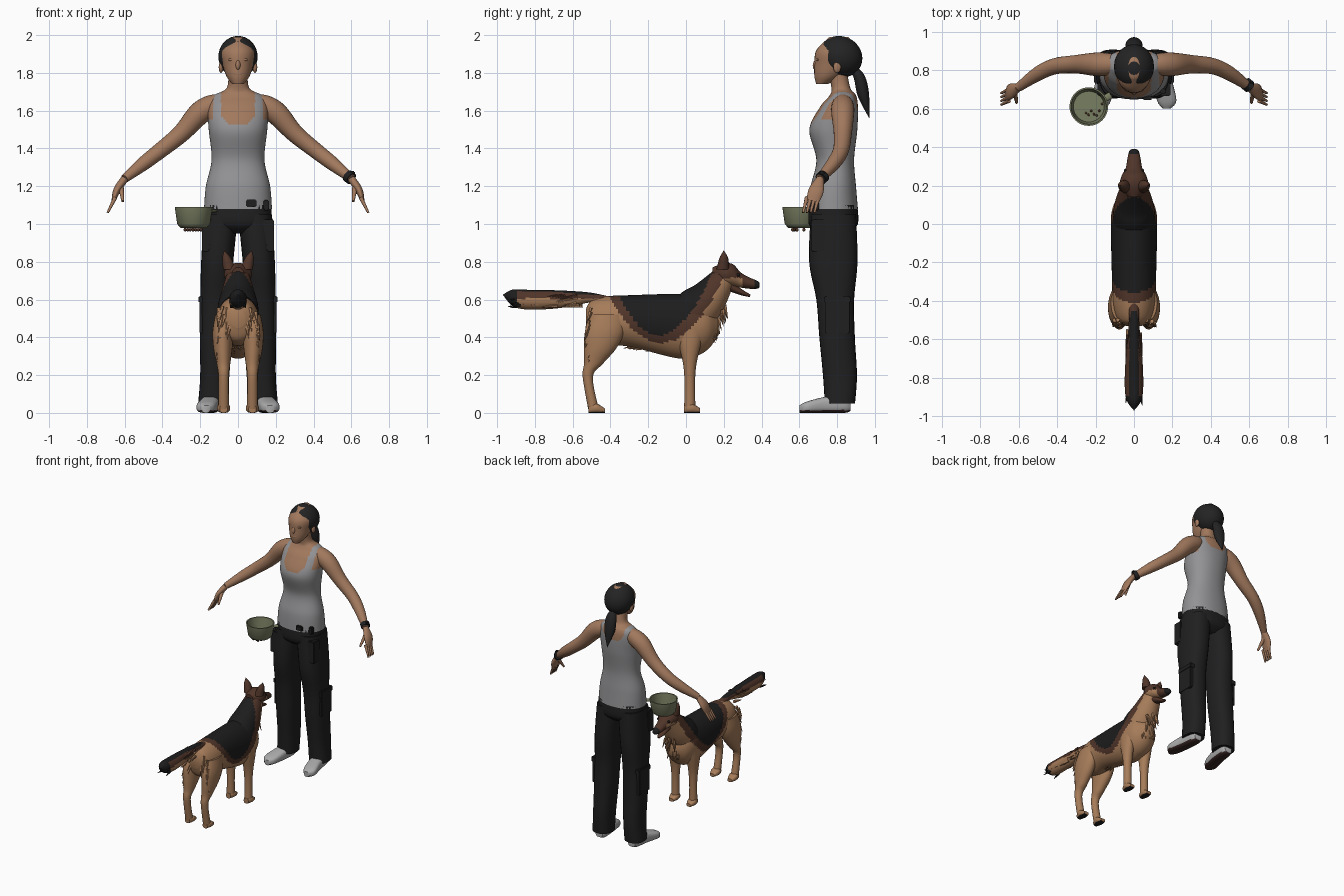
import bpy, bmesh, math, random
from mathutils import Vector, Matrix

cube = bpy.data.objects.get("Cube")
if cube:
    bpy.data.objects.remove(cube)
random.seed(4)
X, Y, Z = Vector((1, 0, 0)), Vector((0, 1, 0)), Vector((0, 0, 1))


def material(name, red, green_part, blue):
    m = bpy.data.materials.new(name)
    m.use_nodes = True
    m.diffuse_color = (red, green_part, blue, 1)
    shader = m.node_tree.nodes["Principled BSDF"]
    shader.inputs["Base Color"].default_value = (red, green_part, blue, 1)
    shader.inputs["Roughness"].default_value = .8
    return m


skin = material("skin", .36, .19, .11)
grey = material("shirt grey", .29, .29, .3)
cloth = material("trouser black", .014, .014, .015)
hair_black = material("hair black", .017, .017, .018)
green = material("bowl green", .19, .21, .12)
tan = material("fur tan", .38, .2, .1)
brown = material("fur brown", .08, .035, .022)
black = material("fur black", .012, .012, .012)
shoe_grey = material("shoe grey", .4, .4, .4)
sole_dark = material("sole dark", .04, .02, .018)
coat = [tan, brown, black]


def finish(name, bm, mats, rule=None):
    bmesh.ops.recalc_face_normals(bm, faces=bm.faces)
    if rule:
        for face in bm.faces:
            face.material_index = rule(face.calc_center_median())
    mesh = bpy.data.meshes.new(name)
    bm.to_mesh(mesh)
    bm.free()
    for mat in mats:
        mesh.materials.append(mat)
    ob = bpy.data.objects.new(name, mesh)
    bpy.context.collection.objects.link(ob)
    bpy.ops.object.select_all(action='DESELECT')
    ob.select_set(True)
    bpy.context.view_layer.objects.active = ob
    bpy.ops.object.shade_smooth_by_angle(angle=math.radians(50))


def smooth_path(stations, steps):
    """Smooth interpolation through the given stations."""
    last = len(stations) - 1
    path = []
    for i in range(last):
        a, b, c, d = [stations[min(max(j, 0), last)] for j in range(i - 1, i + 3)]
        for k in range(steps):
            t = k / steps
            path.append(b + (c - a) * (t / 2) + (a * 2 - b * 5 + c * 4 - d) * (t * t / 2)
                        + (b * 3 - a - c * 3 + d) * (t ** 3 / 2))
    return path + [stations[last]]


def loft(name, stations, mats, rule=None, sides=24, steps=5, flat=None, hint=X, power=2):
    """Skin over elliptical sections: x, y, z, half width and, if not round, half depth."""
    path = smooth_path([Vector(s if len(s) == 5 else (*s, s[-1])) for s in stations], steps)
    bm = bmesh.new()
    rings = []
    for i, s in enumerate(path):
        before, after = path[max(i - 1, 0)], path[min(i + 1, len(path) - 1)]
        along = flat or (Vector(after[:3]) - Vector(before[:3])).normalized()
        across = (hint - along * hint.dot(along)).normalized()
        depth = along.cross(across)
        ring = []
        for k in range(sides):
            turn = math.tau * k / sides
            c, d = [math.copysign(abs(q) ** (2 / power), q) for q in (math.cos(turn), math.sin(turn))]
            ring.append(bm.verts.new(Vector(s[:3]) + across * c * max(s[3], .001) + depth * d * max(s[4], .001)))
        rings.append(ring)
    for low, high in zip(rings, rings[1:]):
        for k in range(sides):
            after = (k + 1) % sides
            bm.faces.new((low[k], low[after], high[after], high[k]))
    bm.faces.new(rings[0])
    bm.faces.new(rings[-1])
    finish(name, bm, mats, rule)


def centred(name, stations, mats, **options):
    loft(name, [(0, *s) for s in stations], mats, **options)


def pair(name, stations, mats, **options):
    for side, s in (("left", 1), ("right", -1)):
        loft(side + "_" + name, [(s * x, *rest) for x, *rest in stations], mats, **options)


def ball(name, place, radii, mat, tilt=0):
    bm = bmesh.new()
    matrix = Matrix.Translation(place) @ Matrix.Rotation(math.radians(tilt), 4, 'X') @ Matrix.Diagonal((*radii, 1))
    bmesh.ops.create_uvsphere(bm, u_segments=32, v_segments=20, radius=1, matrix=matrix)
    finish(name, bm, [mat])


def box(name, place, size, mat):
    bm = bmesh.new()
    bmesh.ops.create_cube(bm, size=1, matrix=Matrix.Translation(place) @ Matrix.Diagonal((*size, 1)))
    bmesh.ops.bevel(bm, geom=bm.edges[:], offset=.006, segments=2, affect='EDGES')
    finish(name, bm, [mat])


# Woman: torso with a tank top, cut by a scooped neckline and straps
def shirt_rule(c):
    x = abs(c.x)
    scoop = (1.53 if c.y < .8 else 1.6) + .05 * (x / .09) ** 4
    strap = .09 < x < .13 and c.z < 1.7
    return int(strap or c.z < (scoop if x < .1 else 1.55))


centred("torso", [(.78, 1.08, .18, .13), (.78, 1.2, .17, .12), (.79, 1.34, .14, .1), (.78, 1.5, .155, .127),
                  (.81, 1.62, .16, .1), (.83, 1.68, .13, .07), (.82, 1.72, .06, .05), (.8, 1.82, .05, .05)],
        [skin, grey], rule=shirt_rule, sides=80, steps=10, flat=Z, power=2.2)

# Head, face and hair
centred("head", [(.72, 1.74, .03, .03), (.75, 1.78, .06, .07), (.78, 1.84, .08, .1),
                 (.8, 1.92, .09, .11), (.81, 1.99, .03, .05)], [skin], sides=32, flat=Z)
ball("nose", (0, .69, 1.845), (.014, .018, .03), skin, -15)
ball("lips", (0, .69, 1.795), (.026, .012, .01), skin)
ball("hair_cap", (0, .818, 1.886), (.104, .118, .107), hair_black, -28)
centred("ponytail", [(.89, 1.82, .02, .02), (.92, 1.77, .04, .03), (.94, 1.68, .04, .03), (.97, 1.56, 0, 0)],
        [hair_black])
for s in (1, -1):
    ball("ear", (s * .09, .8, 1.83), (.012, .02, .03), skin)
    ball("eyelid", (s * .034, .7, 1.87), (.018, .012, .008), skin)

# Arms, hands and watch
pair("arm", [(.1, .83, 1.64, .05), (.15, .83, 1.62, .06), (.21, .83, 1.58, .06), (.3, .83, 1.48, .048),
             (.41, .82, 1.39, .042), (.5, .78, 1.32, .037), (.6, .71, 1.24, .023)], [skin])
pair("palm", [(.6, .71, 1.24, .02), (.64, .69, 1.18, .04, .02), (.66, .67, 1.12, .034, .01)], [skin], hint=Y)
pair("thumb", [(.62, .69, 1.2, .015), (.61, .63, 1.12, .007)], [skin], sides=12)
for finger, y in zip(("first", "middle", "ring", "little"), (.64, .66, .68, .7)):
    pair(finger + "_finger", [(.65, y, 1.14, .011), (.69, y - .02, 1.06, .006)], [skin], sides=12)
loft("watch", [(.58, .73, 1.255, .033), (.6, .714, 1.24, .033)], [cloth])
box("watch_face", (.605, .72, 1.27), (.03, .03, .02), cloth)

# Trousers, pockets and belt
centred("trouser_hips", [(.78, 1.1, .177, .127), (.78, 1, .17, .13), (.78, .95, .1, .08)],
        [cloth], sides=40, flat=Z, power=2.3)
pair("trouser_leg", [(.09, .78, 1.05, .09, .12), (.11, .78, .8, .085, .128), (.12, .79, .6, .08, .1),
                     (.125, .8, .4, .077, .094), (.13, .815, .2, .07, .09), (.138, .815, .05, .073, .08)],
     [cloth], flat=Z, power=2.4)
for s in (1, -1):
    box("cargo_pocket", (s * .185, .8, .52), (.04, .13, .2), cloth)
    box("cargo_flap", (s * .187, .8, .6), (.044, .14, .04), cloth)
    box("hip_pocket", (s * .15, .7, .94), (.08, .07, .17), cloth)
box("belt_buckle", (.07, .655, 1.11), (.055, .02, .04), cloth)
box("belt_pouch", (.15, .69, 1.1), (.03, .03, .055), cloth)

# Shoes with dark soles
pair("shoe", [(.14, .87, .04, .03), (.14, .84, .05, .045, .05), (.15, .74, .043, .05, .043),
              (.17, .64, .03, .05, .03), (.17, .6, .02, .02)],
     [shoe_grey, sole_dark], rule=lambda c: int(c.z < .014), sides=32, flat=Y, power=2.8)

# Feeding bowl, turned from a profile, with some food
profile = [(0, .98), (.07, .98), (.087, 1), (.1, 1.09), (.092, 1.09), (.08, 1), (0, 1)]
loft("bowl", [(-.235, .61, z, radius) for radius, z in profile], [green], sides=40, steps=1, flat=Z)
loft("bowl_handle", [(-.155, .65, 1.07, .018, .008), (-.12, .67, 1.07, .018, .008)], [green], hint=Y)
for i in range(7):
    x, y = -.28 + .014 * i, random.uniform(.56, .63)
    ball("kibble", (x, y, .97), (.008, .008, .01), brown)
    ball("bowl_food", (x + .03, y, 1), (.006, .006, .005), brown)


# Dog: body and neck with a dark saddle edged in brown
def coat_rule(c):
    steepness = 5 if c.y < -.15 else 4
    if c.z > .41 + steepness * (c.y + .15) ** 2:
        return 2
    return int(c.z > .37 + 3.2 * (c.y + .13) ** 2)


centred("dog_body", [(-.53, .5, .04, .05), (-.5, .49, .085, .105), (-.42, .487, .11, .13), (-.3, .487, .114, .136),
                     (-.05, .46, .12, .17), (.05, .46, .118, .16), (.12, .46, .095, .12), (.17, .46, .04, .05)],
        coat, rule=coat_rule, sides=64, steps=10, flat=Y)
centred("dog_neck", [(0, .49, .11, .125), (.06, .55, .108, .12), (.12, .61, .095, .1), (.21, .73, .06, .06)],
        coat, rule=coat_rule, sides=48, steps=10)


# Dog: head, jaw, ears and eyes
def head_rule(c):
    if c.y > .36:
        return 2
    return int(c.z > .715 or c.y > .3)


centred("dog_head", [(.14, .74, .03, .03), (.2, .733, .072, .06), (.25, .728, .064, .058), (.29, .703, .043, .04),
                     (.34, .686, .034, .029), (.38, .678, .024, .02), (.39, .677, .01, .01)],
        coat, rule=head_rule, sides=36, steps=6, flat=Y)
centred("dog_jaw", [(.23, .67, .035, .025), (.3, .635, .025, .014), (.34, .62, .01, .007)], [brown])
pair("dog_ear", [(.045, .195, .76, .034), (.06, .2, .82, .023), (.073, .2, .86, 0)], [brown], flat=Z)
for s in (1, -1):
    ball("dog_eye", (s * .045, .276, .73), (.008, .01, .009), black)

# Dog: legs and paws with dark pads underneath
pair("dog_front_leg", [(.075, .02, .46, .045, .085), (.078, .02, .36, .042, .058), (.076, .02, .25, .034),
                       (.076, .02, .15, .028), (.076, .02, .02, .03)], [tan], flat=Z)
pair("dog_hind_leg", [(.075, -.41, .52, .045, .09), (.08, -.43, .43, .055, .105), (.08, -.455, .34, .05, .085),
                      (.077, -.49, .26, .036, .05), (.076, -.52, .19, .027), (.076, -.49, .02, .028)], [tan], flat=Z)
for part, y in (("front", .03), ("hind", -.475)):
    pair("dog_%s_paw" % part, [(.076, y - .04, .02, .02), (.076, y, .025, .035, .025), (.076, y + .045, .012, .02, .012)],
         [tan, black], rule=lambda c: int(c.z < .006), flat=Y, power=2.6)


# Dog: bushy tail, dark on top and at the tip
def tail_rule(c):
    if c.y < -.89 or (c.z > .625 and abs(c.x) < .025):
        return 2
    return int(c.z > .605)


centred("dog_tail", [(-.4, .585, .03, .03), (-.5, .61, .027, .026), (-.6, .605, .034, .04), (-.72, .6, .045, .05),
                     (-.85, .6, .048, .052), (-.92, .61, .036, .042), (-.97, .625, 0, 0)],
        coat, rule=tail_rule, sides=32, steps=7, flat=Y)


# Dog: loose fur tufts
def tufts(name, count, place, direction, mats, rule=None):
    bm = bmesh.new()
    for i in range(count):
        side = 1 if i % 2 else -1
        lean = Vector(direction) + X * side * .2
        turn = lean.to_track_quat('Z', 'Y').to_matrix().to_4x4()
        x, y, z = place(random.random(), random.random())
        bmesh.ops.create_cone(bm, cap_ends=True, segments=5, radius1=.012, radius2=.001, depth=.07,
                              matrix=Matrix.Translation((side * x, y, z)) @ turn)
    finish(name, bm, mats, rule)


tufts("tail_fur", 60, lambda t, u: (.036, -.58 - .33 * t, .56 + .06 * u), (0, -1, -.15), coat, tail_rule)
tufts("thigh_fur", 44, lambda t, u: (.05 + .06 * u, -.505 - .02 * math.sin(3 * t), .3 + .24 * t), (0, -.35, -1), [tan])
tufts("belly_fur", 24, lambda t, u: (.03 * u, -.3 + .35 * t, .35 - .05 * t), (0, -1, -.25), [tan])
tufts("chest_fur", 20, lambda t, u: (.05 * u, .145 + .07 * t, .4 + .14 * t), (0, .25, -1), [tan])
